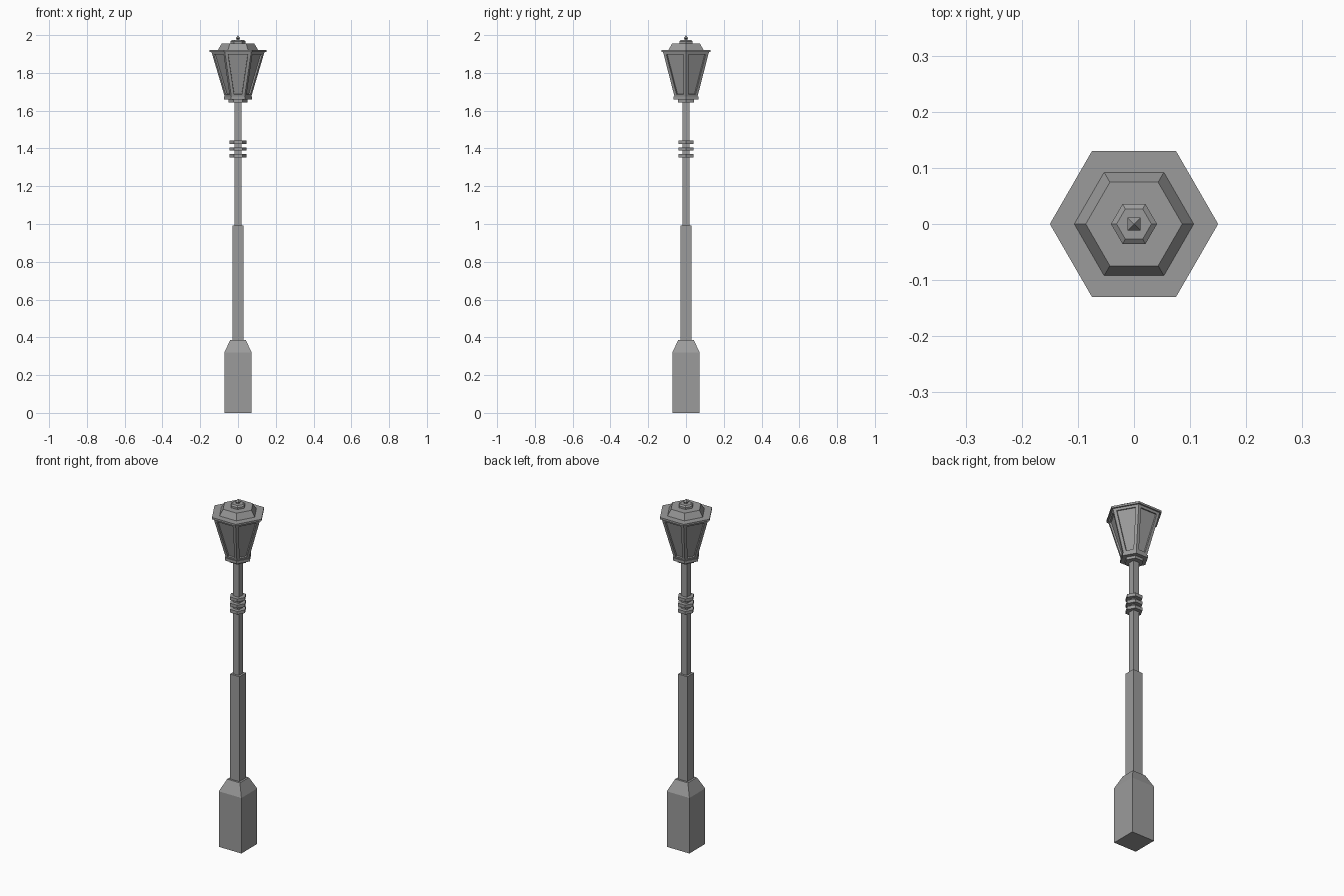
import bpy, bmesh
from math import cos, sin, pi

cube = bpy.data.objects.get("Cube")
if cube:
    bpy.data.objects.remove(cube, do_unlink=True)

grey = bpy.data.materials.new("painted grey metal")
grey.use_nodes = True
grey.diffuse_color = (0.33, 0.33, 0.33, 1)
grey.node_tree.nodes["Principled BSDF"].inputs["Base Color"].default_value = grey.diffuse_color


def loft(name, sides, profile):
    """Stack of regular polygons from (radius, z) pairs, capped at both ends.
    Squares use the half width as radius and stand parallel to the axes."""
    turn, scale = (pi / 4, 2 ** 0.5) if sides == 4 else (0, 1)
    bm = bmesh.new()
    rings = []
    for r, z in profile:
        angles = [turn + 2 * pi * i / sides for i in range(sides)]
        rings.append([bm.verts.new((r * scale * cos(a), r * scale * sin(a), z)) for a in angles])
    for low, high in zip(rings, rings[1:]):
        for i in range(sides):
            j = (i + 1) % sides
            bm.faces.new((low[i], low[j], high[j], high[i]))
    bm.faces.new(rings[0][::-1])
    bm.faces.new(rings[-1])
    bmesh.ops.remove_doubles(bm, verts=bm.verts, dist=1e-5)
    bmesh.ops.recalc_face_normals(bm, faces=bm.faces)
    mesh = bpy.data.meshes.new(name)
    bm.to_mesh(mesh)
    bm.free()
    mesh.materials.append(grey)
    obj = bpy.data.objects.new(name, mesh)
    bpy.context.collection.objects.link(obj)
    return obj


# Square post
loft("base", 4, [(0.072, 0), (0.072, 0.32), (0.041, 0.387)])
loft("lower_pole", 4, [(0.03, 0.38), (0.03, 0.992)])
loft("upper_pole", 4, [(0.018, 0.98), (0.018, 1.65)])

# Hexagonal collars on the pole
for i in range(3):
    z = 1.352 + i * 0.036
    loft(f"collar_{i + 1}", 6, [(0.045, z), (0.045, z + 0.018)])

# Lantern seat
loft("lantern_seat_lower", 6, [(0.05, 1.643), (0.05, 1.66)])
loft("lantern_seat_upper", 6, [(0.075, 1.658), (0.075, 1.674)])

# Lantern body with recessed panes
body = loft("lantern_body", 6, [(0.069, 1.67), (0.141, 1.913)])
bm = bmesh.new()
bm.from_mesh(body.data)
sides = [f for f in bm.faces if len(f.verts) == 4]
bmesh.ops.inset_individual(bm, faces=sides, thickness=0.016, use_even_offset=True)
bmesh.ops.inset_individual(bm, faces=sides, thickness=0.0005, depth=-0.009, use_even_offset=True)
bm.to_mesh(body.data)
bm.free()

# Roof tiers and finial
loft("roof_plate", 6, [(0.15, 1.91), (0.15, 1.921)])
loft("roof_dome", 6, [(0.107, 1.92), (0.086, 1.956)])
loft("roof_cap", 6, [(0.041, 1.955), (0.041, 1.967), (0.031, 1.974)])
loft("finial", 4, [(0.007, 1.97), (0.007, 1.98), (0.012, 1.984), (0, 2.0)])
